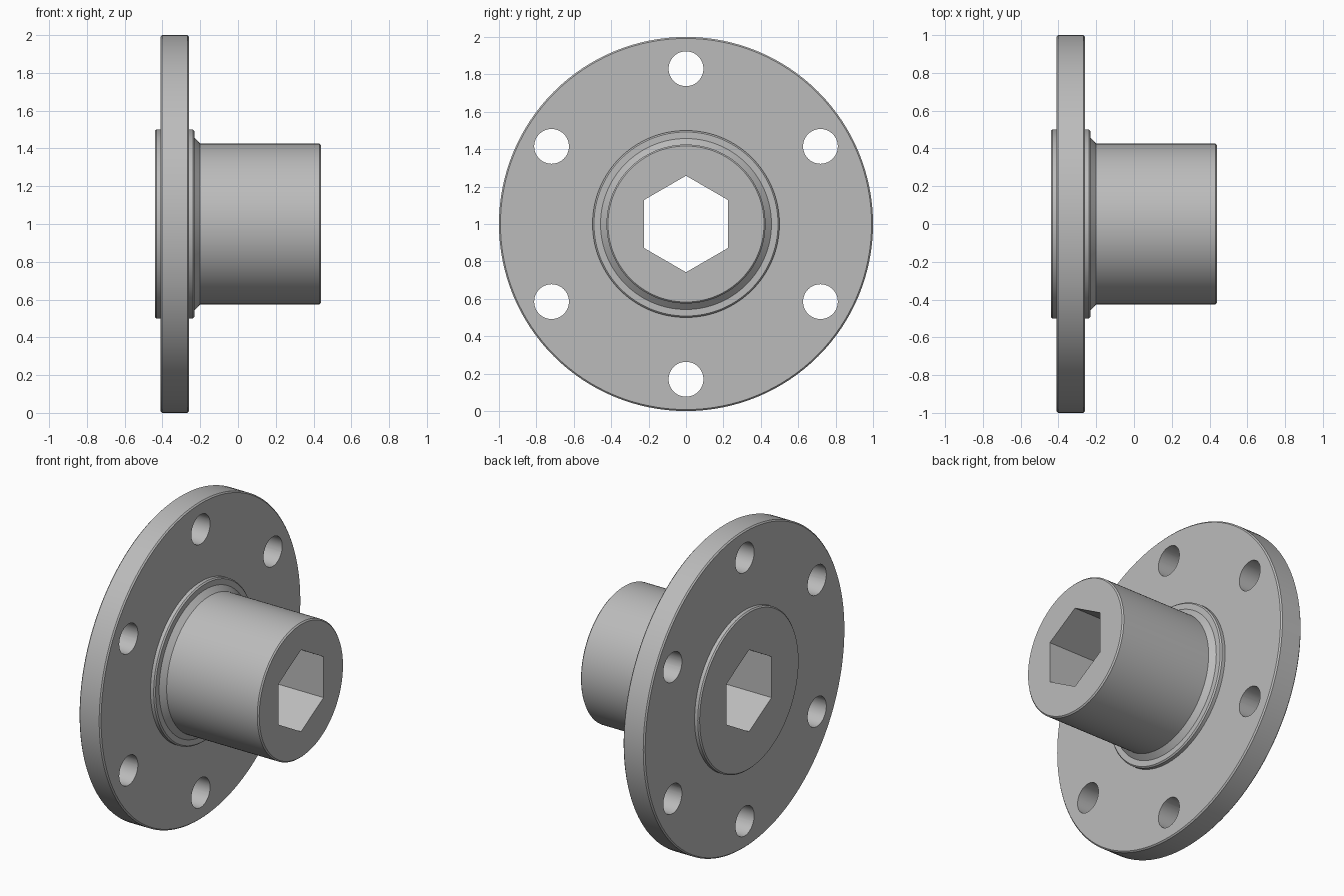
import bpy, bmesh
from math import cos, sin, pi, radians
from mathutils import Matrix

cube = bpy.data.objects.get("Cube")
if cube:
    bpy.data.objects.remove(cube, do_unlink=True)

AXIS_Z = 1.0      # height of the hub axis, which runs along x
STEPS = 128
CHAMFER = 0.008

steel = bpy.data.materials.new("grey_steel")
steel.use_nodes = True
GREY = (0.5, 0.5, 0.5, 1)
steel.diffuse_color = GREY
steel.node_tree.nodes["Principled BSDF"].inputs["Base Color"].default_value = GREY


def make_object(name, bm):
    bmesh.ops.recalc_face_normals(bm, faces=bm.faces[:])
    mesh = bpy.data.meshes.new(name)
    bm.to_mesh(mesh)
    bm.free()
    mesh.materials.append(steel)
    obj = bpy.data.objects.new(name, mesh)
    bpy.context.collection.objects.link(obj)
    return obj


def lathe(name, profile):
    """Revolve (x, radius) points around the hub axis and cap both ends."""
    bm = bmesh.new()
    rings = []
    for x, r in profile:
        angles = [2 * pi * i / STEPS for i in range(STEPS)]
        rings.append([bm.verts.new((x, r * cos(a), AXIS_Z + r * sin(a))) for a in angles])
    for a, b in zip(rings, rings[1:]):
        for i in range(STEPS):
            j = (i + 1) % STEPS
            bm.faces.new((a[i], a[j], b[j], b[i]))
    bm.faces.new(rings[0])
    bm.faces.new(rings[-1])
    return make_object(name, bm)


def add_prism(bm, sides, radius, y, z):
    """Add a long prism along x; one corner points along y."""
    turn = Matrix.Rotation(pi / 2, 4, "Y") @ Matrix.Rotation(pi / 2, 4, "Z")
    bmesh.ops.create_cone(bm, cap_ends=True, segments=sides, radius1=radius,
                          radius2=radius, depth=2,
                          matrix=Matrix.Translation((0, y, z)) @ turn)


# Flange, raised collars, tapered shoulder and barrel in one turned profile
c = CHAMFER
profile = [
    (-0.44, 0.5 - c), (-0.44 + c, 0.5), (-0.41, 0.5),              # rear boss
    (-0.41, 1 - c), (-0.41 + c, 1), (-0.26 - c, 1), (-0.26, 1 - c),  # flange
    (-0.26, 0.5), (-0.23 - c, 0.5), (-0.23, 0.5 - c),              # front collar
    (-0.23, 0.457), (-0.2, 0.425),                                 # tapered shoulder
    (0.44 - c, 0.425), (0.44, 0.425 - c),                          # barrel
]
hub = lathe("flanged_hub", profile)

# Hexagonal bore and six bolt holes
bm = bmesh.new()
add_prism(bm, 6, 0.258, 0, AXIS_Z)
for k in range(6):
    a = radians(90 + 60 * k)
    add_prism(bm, 48, 0.093, 0.83 * cos(a), AXIS_Z + 0.83 * sin(a))
cutter = make_object("bore_and_bolt_hole_cutter", bm)
cutter.hide_render = True

cut = hub.modifiers.new("holes", "BOOLEAN")
cut.operation = "DIFFERENCE"
cut.solver = "EXACT"
cut.object = cutter

bpy.ops.object.select_all(action="DESELECT")
hub.select_set(True)
bpy.context.view_layer.objects.active = hub
bpy.ops.object.modifier_apply(modifier=cut.name)
bpy.data.objects.remove(cutter, do_unlink=True)

# Smooth round walls, crisp edges
bpy.ops.object.shade_smooth_by_angle(angle=radians(30))
